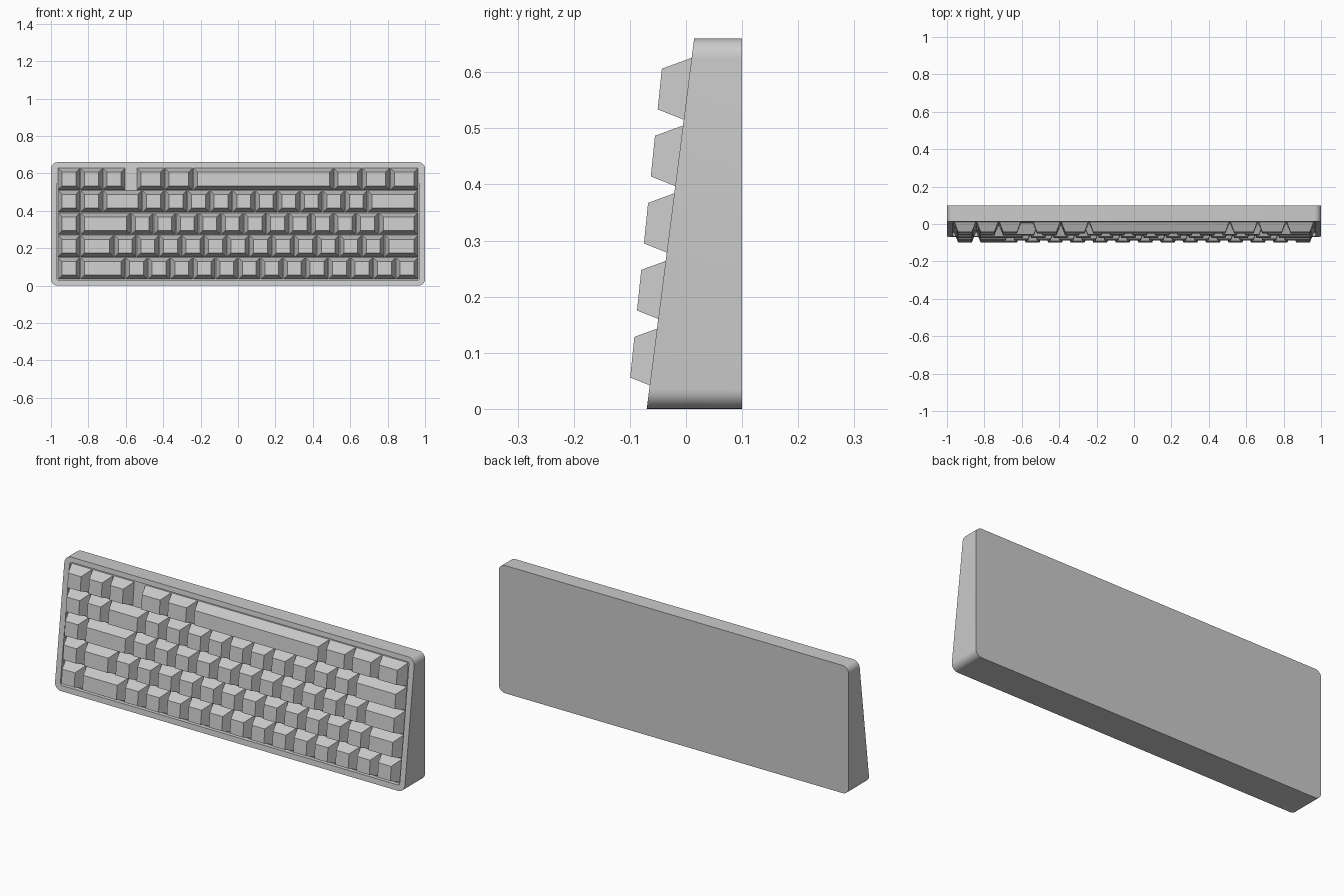
import bpy, bmesh, math

if "Cube" in bpy.data.objects:
    bpy.data.objects.remove(bpy.data.objects["Cube"])

U = 0.1205                      # width of a one-unit key
ROW = 0.1195                    # row spacing
case_y = lambda z: -0.07 + 0.128 * z      # sloped front of the case
base_y = lambda z: -0.048 + 0.1025 * z    # plane the keys stand on
KEY_H, INSET, GAP = 0.0572, 0.0235, 0.0015


def make_object(name, bm):
    bmesh.ops.recalc_face_normals(bm, faces=bm.faces[:])
    me = bpy.data.meshes.new(name)
    bm.to_mesh(me)
    bm.free()
    ob = bpy.data.objects.new(name, me)
    bpy.context.collection.objects.link(ob)
    return ob


def rounded_rect(x, z0, z1, r, seg=8):
    pts = []
    corners = [(x - r, z1 - r), (-x + r, z1 - r), (-x + r, z0 + r), (x - r, z0 + r)]
    for q, (cx, cz) in enumerate(corners):
        for i in range(seg + 1):
            a = math.pi / 2 * (q + i / seg)
            pts.append((cx + r * math.cos(a), cz + r * math.sin(a)))
    return pts


def loft(name, loops):
    """Skin between (outline, y function) loops, capping both ends."""
    bm = bmesh.new()
    rings = [[bm.verts.new((x, fy(z), z)) for x, z in pts] for pts, fy in loops]
    for a, b in zip(rings, rings[1:]):
        n = len(a)
        for i in range(n):
            j = (i + 1) % n
            bm.faces.new((a[i], a[j], b[j], b[i]))
    bm.faces.new(rings[0])
    bm.faces.new(rings[-1])
    return make_object(name, bm)


# Wedge case with rounded corners and a shallow key well
outer = rounded_rect(1.0, 0.0, 0.66, 0.035)
inner = rounded_rect(0.97, 0.028, 0.635, 0.012)
case = loft("case", [(outer, lambda z: 0.1), (outer, case_y),
                     (inner, case_y), (inner, base_y)])
bpy.context.view_layer.objects.active = case
case.select_set(True)
bpy.ops.object.shade_smooth_by_angle(angle=math.radians(30))


# Tapered keycap
def rect(x0, x1, z0, z1, d):
    return [(x0 + d, z0 + d), (x1 - d, z0 + d), (x1 - d, z1 - d), (x0 + d, z1 - d)]


def key(name, x, w, zc):
    x1, z0, z1 = x + w, zc - ROW / 2, zc + ROW / 2
    loft(name, [(rect(x, x1, z0, z1, GAP), lambda z: base_y(z) + 0.001),
                (rect(x, x1, z0, z1, INSET), lambda z: base_y(z) - KEY_H)])


# Key widths per row, bottom to top; negative values are empty space
rows = [
    [1, 2] + [1] * 13,
    [1, 1.5] + [1] * 12 + [1.5],
    [1, 2.25] + [1] * 11 + [1.75],
    [1, 1, 1.75] + [1] * 10 + [2.25],
    [1, 1, 1, -0.5, 1.25, 1.25, 6.25, 1.25, 1.25, 1.25],
]
for r, widths in enumerate(rows):
    x = -8 * U
    for c, w in enumerate(widths):
        if w > 0:
            key(f"key_row{r + 1}_{c + 1}", x, w * U, 0.092 + ROW * r)
        x += abs(w) * U
